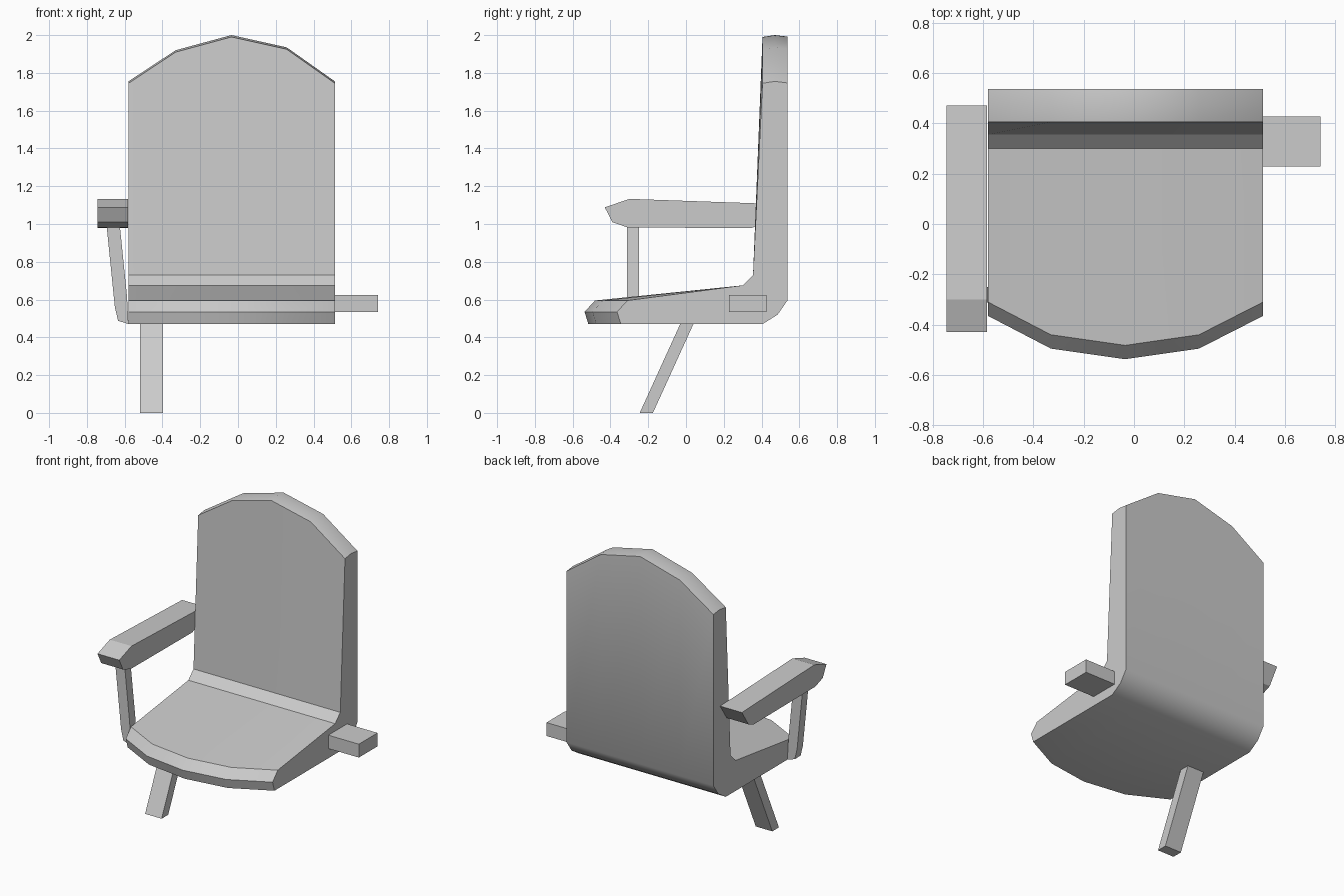
import bpy, bmesh
from math import radians

if "Cube" in bpy.data.objects:
    bpy.data.objects.remove(bpy.data.objects["Cube"])


def loft(name, rings, smooth=None):
    """Join equal-length closed rings into a capped solid."""
    bm = bmesh.new()
    loops = [[bm.verts.new(p) for p in ring] for ring in rings]
    for a, b in zip(loops, loops[1:]):
        for i in range(len(a)):
            j = (i + 1) % len(a)
            bm.faces.new((a[i], a[j], b[j], b[i]))
    bm.faces.new(loops[0])
    bm.faces.new(loops[-1])
    bmesh.ops.recalc_face_normals(bm, faces=bm.faces)
    mesh = bpy.data.meshes.new(name)
    bm.to_mesh(mesh)
    bm.free()
    obj = bpy.data.objects.new(name, mesh)
    bpy.context.collection.objects.link(obj)
    if smooth:
        bpy.ops.object.select_all(action='DESELECT')
        obj.select_set(True)
        bpy.context.view_layer.objects.active = obj
        bpy.ops.object.shade_smooth_by_angle(angle=radians(smooth))
    return obj


def extrude_x(name, profile, x0, x1):
    """Extrude a (y, z) side profile across x."""
    return loft(name, [[(x, y, z) for y, z in profile] for x in (x0, x1)])


# Seat and back shell: side profile swept across x with bowed front and arched top
def shell_section(x, front, top):
    return [(x, y, z) for y, z in (
        (front + 0.02, 0.47), (front, 0.535), (front + 0.055, 0.595),
        (0.30, 0.675), (0.355, 0.73),
        (0.405, top - 0.01), (0.47, top), (0.537, top - 0.008),
        (0.537, 0.595), (0.485, 0.52), (0.405, 0.47))]


stations = [(-0.58, -0.365, 1.755), (-0.33, -0.495, 1.92), (-0.035, -0.537, 2.0),
            (0.258, -0.495, 1.935), (0.513, -0.365, 1.755)]
loft("seat_and_back", [shell_section(*s) for s in stations], smooth=35)

# Armrest on the left side
extrude_x("armrest", [(-0.43, 1.088), (-0.30, 1.133), (0.47, 1.106), (0.40, 1.0),
                      (0.345, 0.978), (-0.31, 0.982), (-0.39, 1.01)], -0.745, -0.583)

# Bent armrest post: front (x, z) profile with thickness along y
post = [(-0.695, 0.985), (-0.625, 0.985), (-0.588, 0.62), (-0.58, 0.47),
        (-0.635, 0.488), (-0.652, 0.56)]
loft("armrest_post", [[(x, y, z) for x, z in post] for y in (-0.312, -0.25)])

# Side bracket on the right
extrude_x("side_bracket", [(0.228, 0.535), (0.427, 0.535), (0.427, 0.625), (0.228, 0.625)],
          0.513, 0.74)

# Slanted leg under the seat
extrude_x("slanted_leg", [(-0.245, 0), (-0.175, 0), (0.04, 0.472), (-0.03, 0.472)],
          -0.52, -0.397)
